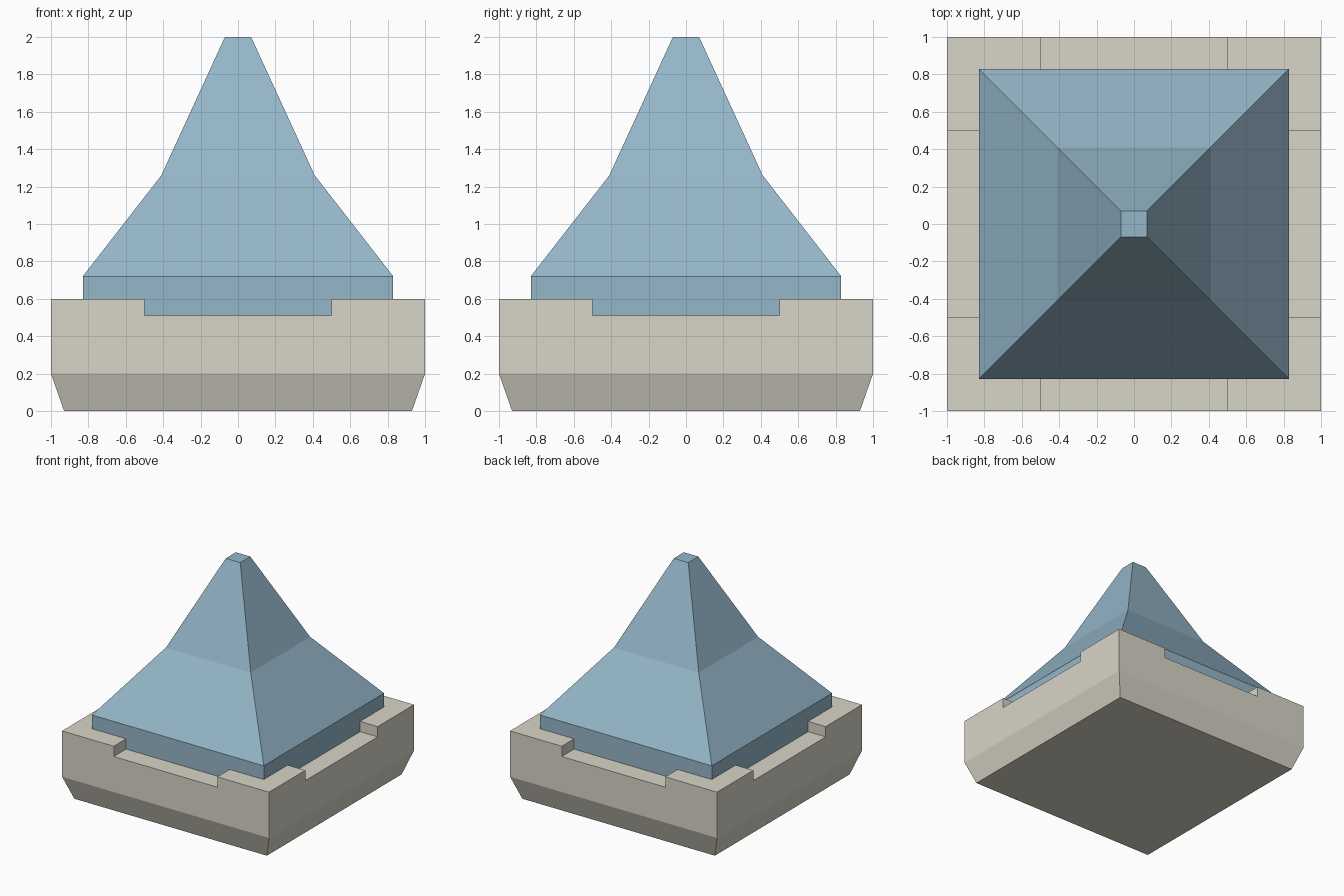
import bpy, bmesh
from mathutils import Matrix
from math import radians

if "Cube" in bpy.data.objects:
    bpy.data.objects.remove(bpy.data.objects["Cube"])


def make_object(name, bm, color=None):
    bmesh.ops.recalc_face_normals(bm, faces=bm.faces)
    mesh = bpy.data.meshes.new(name)
    bm.to_mesh(mesh)
    bm.free()
    obj = bpy.data.objects.new(name, mesh)
    bpy.context.collection.objects.link(obj)
    if color:
        mat = bpy.data.materials.new(name + "_paint")
        mat.diffuse_color = color
        mat.use_nodes = True
        mat.node_tree.nodes["Principled BSDF"].inputs["Base Color"].default_value = mat.diffuse_color
        mesh.materials.append(mat)
    return obj


def loft(name, outlines, color=None):
    """Skin a stack of closed outlines, capped at both ends."""
    bm = bmesh.new()
    rings = [[bm.verts.new(p) for p in outline] for outline in outlines]
    for low, high in zip(rings, rings[1:]):
        for i in range(len(low)):
            j = (i + 1) % len(low)
            bm.faces.new((low[i], low[j], high[j], high[i]))
    bm.faces.new(rings[0][::-1])
    bm.faces.new(rings[-1])
    return make_object(name, bm, color)


def square(half, z):
    return [(x * half, y * half, z) for x, y in ((-1, -1), (1, -1), (1, 1), (-1, 1))]


INNER, NOTCH, FLOOR = 0.83, 0.5, 0.51

# Stone base with a tapered foot
base = loft("base", [square(0.93, 0), square(1, 0.2), square(1, 0.6)],
            (0.69, 0.66, 0.57, 1))

# Recess for the roof plus a notch through the middle of each wall
corner = [(NOTCH, -1.1), (NOTCH, -INNER), (INNER, -INNER), (INNER, -NOTCH), (1.1, -NOTCH)]
outline = [Matrix.Rotation(radians(90 * k), 3, 'Z') @ Matrix.Translation((x, y, 0)).translation
           for k in range(4) for x, y in corner]
cutter = loft("recess_cutter", [[(p.x, p.y, z) for p in outline] for z in (FLOOR, 0.8)])
cutter.hide_render = True
cutter.hide_viewport = True
cut = base.modifiers.new("recess", 'BOOLEAN')
cut.operation = 'DIFFERENCE'
cut.solver = 'EXACT'
cut.object = cutter

# Flared roof with a short vertical skirt and a flat tip
loft("roof", [square(INNER, FLOOR), square(INNER, 0.72), square(0.41, 1.26), square(0.07, 2)],
     (0.3, 0.47, 0.58, 1))
